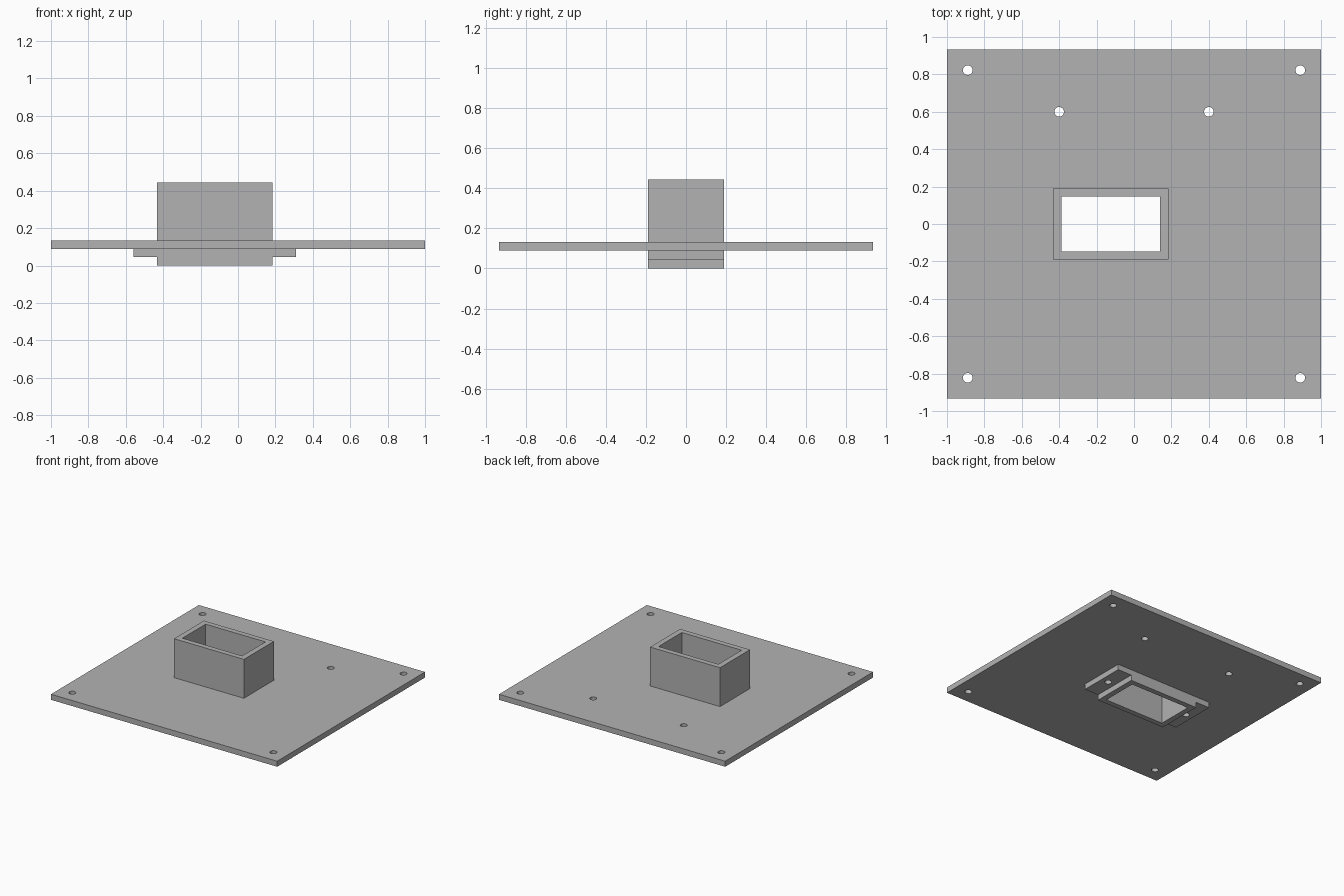
import bpy
import bmesh
from mathutils import Matrix, Vector

if "Cube" in bpy.data.objects:
    bpy.data.objects.remove(bpy.data.objects["Cube"], do_unlink=True)

MM = 2 / 90            # the plate is 90 mm wide
TUBE_X = -5.6          # the tube sits off centre

grey = bpy.data.materials.new("light grey")
grey.use_nodes = True
grey.diffuse_color = (0.45, 0.45, 0.45, 1)
grey.node_tree.nodes["Principled BSDF"].inputs["Base Color"].default_value = grey.diffuse_color


def make_object(name, bm):
    mesh = bpy.data.meshes.new(name)
    bm.to_mesh(mesh)
    bm.free()
    mesh.materials.append(grey)
    obj = bpy.data.objects.new(name, mesh)
    bpy.context.collection.objects.link(obj)
    return obj


def box(name, x, width, depth, bottom, top):
    """Box centred on y = 0, sized in millimetres."""
    bm = bmesh.new()
    centre = Vector((x, 0, (bottom + top) / 2)) * MM
    size = Vector((width, depth, top - bottom)) * MM
    bmesh.ops.create_cube(bm, size=1, matrix=Matrix.LocRotScale(centre, None, size))
    return make_object(name, bm)


def drill(name, x, y, bottom, top):
    bm = bmesh.new()
    bmesh.ops.create_cone(
        bm, cap_ends=True, segments=32, radius1=1.15 * MM, radius2=1.15 * MM,
        depth=(top - bottom) * MM,
        matrix=Matrix.Translation(Vector((x, y, (bottom + top) / 2)) * MM))
    return make_object(name, bm)


def combine(target, tool, operation):
    mod = target.modifiers.new(operation.lower(), "BOOLEAN")
    mod.operation = operation
    mod.solver = "EXACT"
    mod.object = tool
    tool.hide_render = True
    with bpy.context.temp_override(object=target, active_object=target):
        bpy.ops.object.modifier_apply(modifier=mod.name)
    bpy.data.objects.remove(tool, do_unlink=True)


# Base plate with the tube and the ears under it
plate = box("mounting_plate", 0, 90, 84, 4, 6)
combine(plate, box("tube", TUBE_X, 27.8, 17, 0, 20), "UNION")
combine(plate, box("ears", TUBE_X, 39, 17, 2, 5), "UNION")

# Rectangular opening through the tube
combine(plate, box("opening", TUBE_X, 23.8, 13.2, -5, 25), "DIFFERENCE")

# Screw holes: four corners, two at the back, all through the plate
for side in (-1, 1):
    for x, y in ((40, 37), (40, -37), (18, 27)):
        combine(plate, drill("screw_hole", side * x, y, 0, 10), "DIFFERENCE")
    # Blind holes in the ears, open below
    combine(plate, drill("ear_hole", TUBE_X + side * 16.7, 0, -1, 4), "DIFFERENCE")

for poly in plate.data.polygons:
    poly.use_smooth = False
